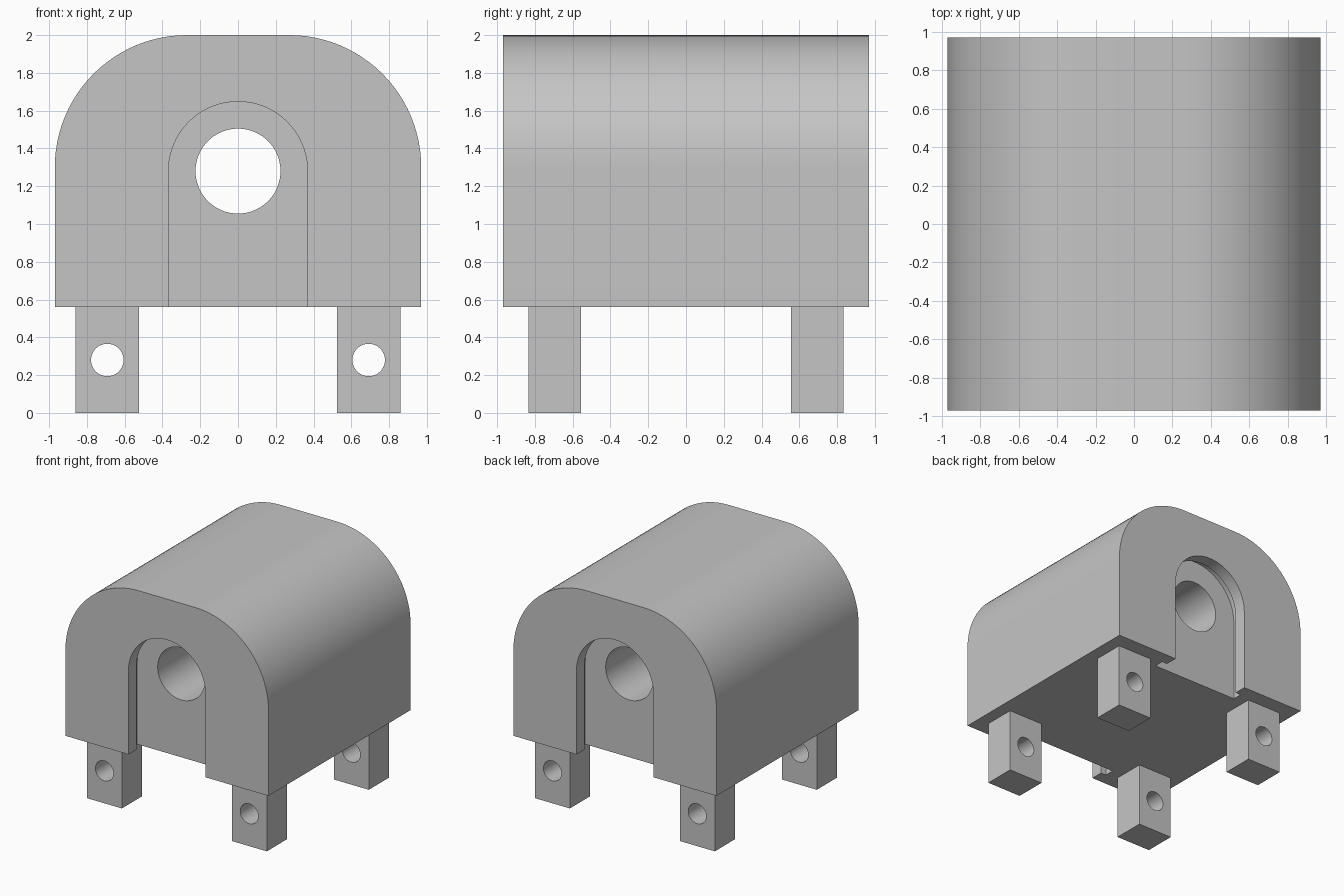
import bpy, bmesh
from math import sin, cos, pi, radians

cube = bpy.data.objects.get("Cube")
if cube:
    bpy.data.objects.remove(cube, do_unlink=True)

grey = bpy.data.materials.new("plain grey")
grey.use_nodes = True
colour = (0.56, 0.56, 0.56, 1)
grey.diffuse_color = colour
grey.node_tree.nodes["Principled BSDF"].inputs["Base Color"].default_value = colour

HALF, BASE, TOP = 0.97, 0.56, 2.0
HOLE_Z = 1.28
LIP, DEPTH = 0.11, 0.195


def arc(cx, cz, r, start, end, steps):
    angles = [start + (end - start) * i / steps for i in range(steps + 1)]
    return [(cx + r * cos(a), cz + r * sin(a)) for a in angles]


def extrude(name, profile, y0, y1):
    """Extrude an x-z profile from y0 to y1."""
    bm = bmesh.new()
    face = bm.faces.new([bm.verts.new((x, y0, z)) for x, z in profile])
    moved = bmesh.ops.extrude_face_region(bm, geom=[face])["geom"]
    verts = [g for g in moved if isinstance(g, bmesh.types.BMVert)]
    bmesh.ops.translate(bm, verts=verts, vec=(0, y1 - y0, 0))
    bmesh.ops.recalc_face_normals(bm, faces=bm.faces)
    mesh = bpy.data.meshes.new(name)
    bm.to_mesh(mesh)
    bm.free()
    mesh.materials.append(grey)
    obj = bpy.data.objects.new(name, mesh)
    bpy.context.collection.objects.link(obj)
    return obj


def cut(obj, cutter):
    """Subtract the cutter, then remove it."""
    cutter.hide_render = True
    bpy.ops.object.select_all(action='DESELECT')
    bpy.context.view_layer.objects.active = obj
    obj.select_set(True)
    mod = obj.modifiers.new("cut", 'BOOLEAN')
    mod.operation = 'DIFFERENCE'
    mod.solver = 'EXACT'
    mod.object = cutter
    bpy.ops.object.modifier_apply(modifier=mod.name)
    bpy.data.objects.remove(cutter, do_unlink=True)


def smooth(obj):
    bpy.ops.object.select_all(action='DESELECT')
    bpy.context.view_layer.objects.active = obj
    obj.select_set(True)
    bpy.ops.object.shade_smooth_by_angle(angle=radians(30))


def circle(x, z, r, steps):
    return arc(x, z, r, 0, 2 * pi, steps)[:-1]


def arch(r):
    return [(-r, 0.3), (r, 0.3)] + arc(0, HOLE_Z, r, 0, pi, 40)


# Body block with large rounded upper corners
R = 0.7
outline = [(-HALF, BASE), (HALF, BASE)]
outline += arc(HALF - R, TOP - R, R, 0, pi / 2, 24)
outline += arc(R - HALF, TOP - R, R, pi / 2, pi, 24)
body = extrude("body", outline, -HALF, HALF)

# Arched slots at both ends, widened behind a lip
for side in (-1, 1):
    cut(body, extrude("slot_cutter", arch(0.368), side * 1.1, side * (HALF - LIP - 0.03)))
    cut(body, extrude("undercut_cutter", arch(0.42), side * (HALF - LIP), side * (HALF - DEPTH)))

# Bore through the whole length
cut(body, extrude("bore_cutter", circle(0, HOLE_Z, 0.225, 64), -1.2, 1.2))
smooth(body)

# Four drilled legs
for end, sy in (("front", -1), ("back", 1)):
    for hand, sx in (("left", 1), ("right", -1)):
        x0, x1 = sx * 0.525, sx * 0.86
        leg = extrude(f"{end}_{hand}_leg", [(x0, 0), (x1, 0), (x1, BASE), (x0, BASE)],
                      sy * 0.557, sy * 0.835)
        cut(leg, extrude("pin_cutter", circle(sx * 0.692, 0.28, 0.086, 40), sy * 0.4, sy))
        smooth(leg)
